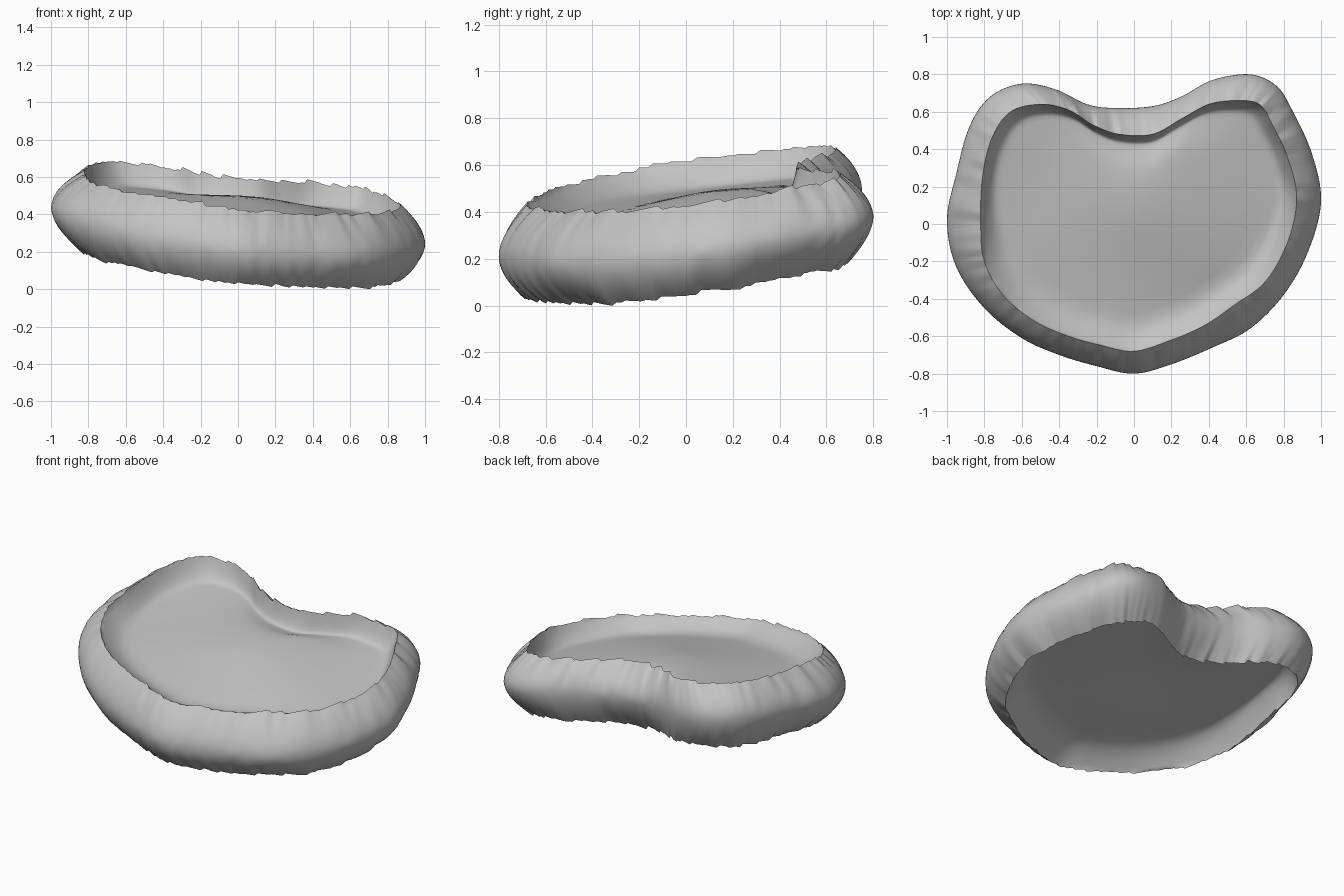
import bpy, bmesh, math, random
from mathutils import Vector

random.seed(4)
COLUMNS = 270

if "Cube" in bpy.data.objects:
    bpy.data.objects.remove(bpy.data.objects["Cube"])

grey = bpy.data.materials.new("soft grey")
grey.use_nodes = True
grey.diffuse_color = (0.55, 0.55, 0.55, 1)
grey.node_tree.nodes["Principled BSDF"].inputs["Base Color"].default_value = grey.diffuse_color

# Plan outlines of the kidney shape: widest girth and the opening, anticlockwise from the front
GIRTH = [(0, -.8), (.2, -.75), (.42, -.66), (.62, -.56), (.8, -.38), (.93, -.15), (1, .12),
         (.95, .38), (.84, .62), (.76, .74), (.62, .8), (.42, .77), (.25, .68), (.1, .63),
         (-.1, .62), (-.25, .64), (-.42, .72), (-.6, .75), (-.77, .68), (-.88, .52),
         (-.95, .27), (-1, .02), (-.95, -.23), (-.8, -.45), (-.6, -.61), (-.4, -.7), (-.2, -.76)]
OPENING = [(0, -.68), (.2, -.62), (.38, -.54), (.54, -.43), (.7, -.31), (.82, -.1), (.87, .14),
           (.82, .36), (.74, .53), (.67, .64), (.55, .66), (.4, .64), (.25, .56), (.1, .48),
           (-.08, .48), (-.22, .53), (-.35, .61), (-.5, .64), (-.66, .6), (-.76, .46),
           (-.81, .25), (-.82, 0), (-.8, -.2), (-.7, -.38), (-.53, -.52), (-.35, -.6), (-.17, -.65)]


def closed_spline(points, count):
    """Sample a closed Catmull-Rom curve through the points."""
    n = len(points)
    result = []
    for i in range(count):
        k, t = divmod(i * n / count, 1)
        a, b, c, d = (Vector(points[(int(k) + j) % n]) for j in (-1, 0, 1, 2))
        result.append(b + (c - a) * t / 2 + (a - b * 2.5 + c * 2 - d / 2) * t * t
                      + ((b - c) * 3 + d - a) * t ** 3 / 2)
    return result


def smoothstep(t):
    t = min(max(t, 0), 1)
    return t * t * (3 - 2 * t)


def top_plane(p):
    return .52 - .11 * p.x + .14 * p.y


def bottom_plane(p):
    return .135 - .1 * p.x + .15 * p.y


def build(name, rings, cap=None, flip=False):
    """Join rings of points into a sheet, with an optional closing point."""
    bm = bmesh.new()
    rows = [[bm.verts.new(p) for p in ring] for ring in rings]
    for low, high in zip(rows, rows[1:]):
        for i in range(COLUMNS):
            j = (i + 1) % COLUMNS
            bm.faces.new((low[i], low[j], high[j], high[i]))
    if cap:
        tip = bm.verts.new(cap)
        for i in range(COLUMNS):
            bm.faces.new((rows[-1][i], rows[-1][(i + 1) % COLUMNS], tip))
    if flip:
        bmesh.ops.reverse_faces(bm, faces=bm.faces[:])
    for face in bm.faces:
        face.smooth = True
    mesh = bpy.data.meshes.new(name)
    bm.to_mesh(mesh)
    bm.free()
    mesh.materials.append(grey)
    obj = bpy.data.objects.new(name, mesh)
    bpy.context.collection.objects.link(obj)


girth = closed_spline(GIRTH, COLUMNS)
opening = closed_spline(OPENING, COLUMNS)

# Ragged rims and pleats: each column has its own small offsets, held for a few columns
rag_top, rag_bottom, pleat = [], [], []
while len(pleat) < COLUMNS:
    run = random.randint(2, 5)
    up, down = random.uniform(-.008, .008), random.uniform(-.008, .01)
    fold = random.uniform(-.05, .05)
    for step in range(run):
        rag_top.append(up + .003 * step)
        rag_bottom.append(down - .003 * step)
        pleat.append(fold * math.sin(math.pi * (step + .5) / run))


def lower_rim(i):
    """The lower opening is a little wider at the back and tighter at one corner."""
    p = opening[i]
    flare = .06 + .3 * smoothstep((p.y - .25) / .3) * smoothstep((.72 - p.x) / .25)
    flare -= .2 * smoothstep((p.x + p.y - 1) / .3)
    return p.lerp(girth[i], flare)


# Outer wall: a bulging band from the bottom rim to the top rim
wall = []
ROWS = 20
for r in range(ROWS + 1):
    t = 2 * r / ROWS - 1
    ring = []
    for i in range(COLUMNS):
        rim = opening[i] if t > 0 else lower_rim(i)
        bulge = 1 - abs(t) ** 1.9
        bulge += pleat[i] * (1 - t * t) * abs(t) * 2
        p = rim.lerp(girth[i], bulge)
        low = bottom_plane(p) + rag_bottom[i] * max(0, -t)
        high = top_plane(p) + rag_top[i] * max(0, t)
        ring.append((p.x, p.y, low + (high - low) * (t + 1) / 2))
    wall.append(ring)
build("outer_wall", wall)


def dish(rim, plane, side, edge_depth, middle_depth):
    """Rings and centre of a dished sheet running inward from a ragged rim."""
    def point(x, y, s):
        p = Vector((x * s, y * s))
        back = smoothstep((p.y + .6) / .9)
        inward = min(1, (1 - s) / (.28 - .18 * back))
        depth = edge_depth * (.85 + .2 * back) * (1 - (1 - inward) ** 2)
        dome = math.exp(-((p.x - .12) ** 2 + (p.y - .1) ** 2) / .18)
        depth += (middle_depth - edge_depth) * dome * smoothstep((1 - s) / .4)
        ripple = .008 * math.sin(5 * p.x + 2) * math.sin(6 * p.y) * (1 - s)
        return p.x, p.y, plane(p) - side * depth + ripple

    rings = [rim]
    for s in (.99, .975, .96, .94, .92, .9, .87, .84, .78, .7, .6, .48, .36, .24, .12, .04):
        rings.append([point(x, y, s) for x, y, z in rim])
    return rings, point(0, 0, 0)


# Upper and lower dished sheets closing the openings
rings, tip = dish(wall[-1], top_plane, 1, .11, .04)
build("upper_floor", rings, tip)
rings, tip = dish(wall[0], bottom_plane, -1, .13, .14)
build("lower_floor", rings, tip, flip=True)
